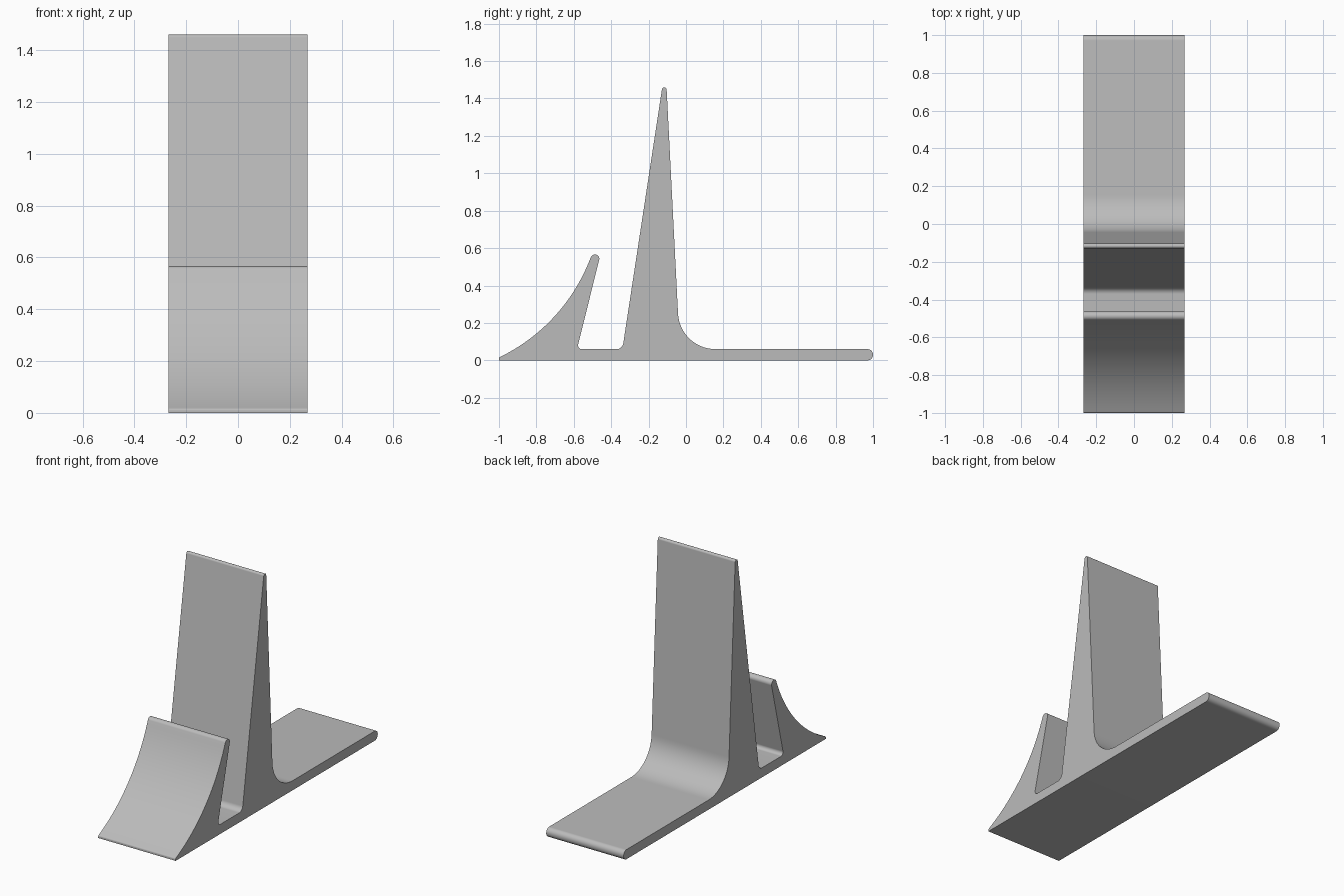
import bpy
import bmesh
import math
from mathutils import Vector

cube = bpy.data.objects.get("Cube")
if cube:
    bpy.data.objects.remove(cube, do_unlink=True)

HALF_WIDTH = 0.268

# Side profile corners: y, z, fillet radius
CORNERS = [
    (-1.0, 0.0, 0),           # front tip
    (1.0, 0.0, 0.029),        # rounded rear end
    (1.0, 0.06, 0.029),
    (-0.033, 0.06, 0.2),      # sweep into the back rest
    (-0.104, 1.46, 0.0128),   # top of the back rest
    (-0.127, 1.46, 0.0128),
    (-0.34, 0.06, 0.036),     # slot floor
    (-0.583, 0.06, 0.02),
    (-0.457, 0.566, 0.0233),  # top of the front lip
    (-0.503, 0.566, 0.0233),
    (-0.657, 0.187, 0.97),    # hollow front curve
    (-1.0, 0.015, 0.01),
]


def fillet(before, corner, after, radius):
    """Replace a corner by a tangent arc."""
    if radius == 0:
        return [corner]
    a = (before - corner).normalized()
    b = (after - corner).normalized()
    half = a.angle(b) / 2
    centre = corner + (a + b).normalized() * (radius / math.sin(half))
    start = corner + a * (radius / math.tan(half)) - centre
    end = corner + b * (radius / math.tan(half)) - centre
    sweep = start.angle(end)
    steps = max(6, math.ceil(sweep / math.radians(6)))
    if radius > 0.5:
        steps = 20
    return [centre + (start * math.sin(sweep * (1 - i / steps))
                      + end * math.sin(sweep * i / steps)) / math.sin(sweep)
            for i in range(steps + 1)]


points = [Vector((y, z)) for y, z, _ in CORNERS]
outline = []
for i, corner in enumerate(points):
    outline += fillet(points[i - 1], corner, points[(i + 1) % len(points)], CORNERS[i][2])

# Extrude the profile across the width
bm = bmesh.new()
face = bm.faces.new([bm.verts.new((-HALF_WIDTH, p.x, p.y)) for p in outline])
extruded = bmesh.ops.extrude_face_region(bm, geom=[face], use_keep_orig=True)
moved = [v for v in extruded["geom"] if isinstance(v, bmesh.types.BMVert)]
bmesh.ops.translate(bm, verts=moved, vec=(2 * HALF_WIDTH, 0, 0))
bmesh.ops.recalc_face_normals(bm, faces=bm.faces)
mesh = bpy.data.meshes.new("stand")
bm.to_mesh(mesh)
bm.free()
stand = bpy.data.objects.new("stand", mesh)
bpy.context.collection.objects.link(stand)

# Plain grey finish
grey = bpy.data.materials.new("grey")
grey.use_nodes = True
grey.diffuse_color = (0.5, 0.5, 0.5, 1)
grey.node_tree.nodes["Principled BSDF"].inputs["Base Color"].default_value = (0.5, 0.5, 0.5, 1)
mesh.materials.append(grey)

bpy.ops.object.select_all(action="DESELECT")
stand.select_set(True)
bpy.context.view_layer.objects.active = stand
bpy.ops.object.shade_smooth_by_angle(angle=math.radians(30))
